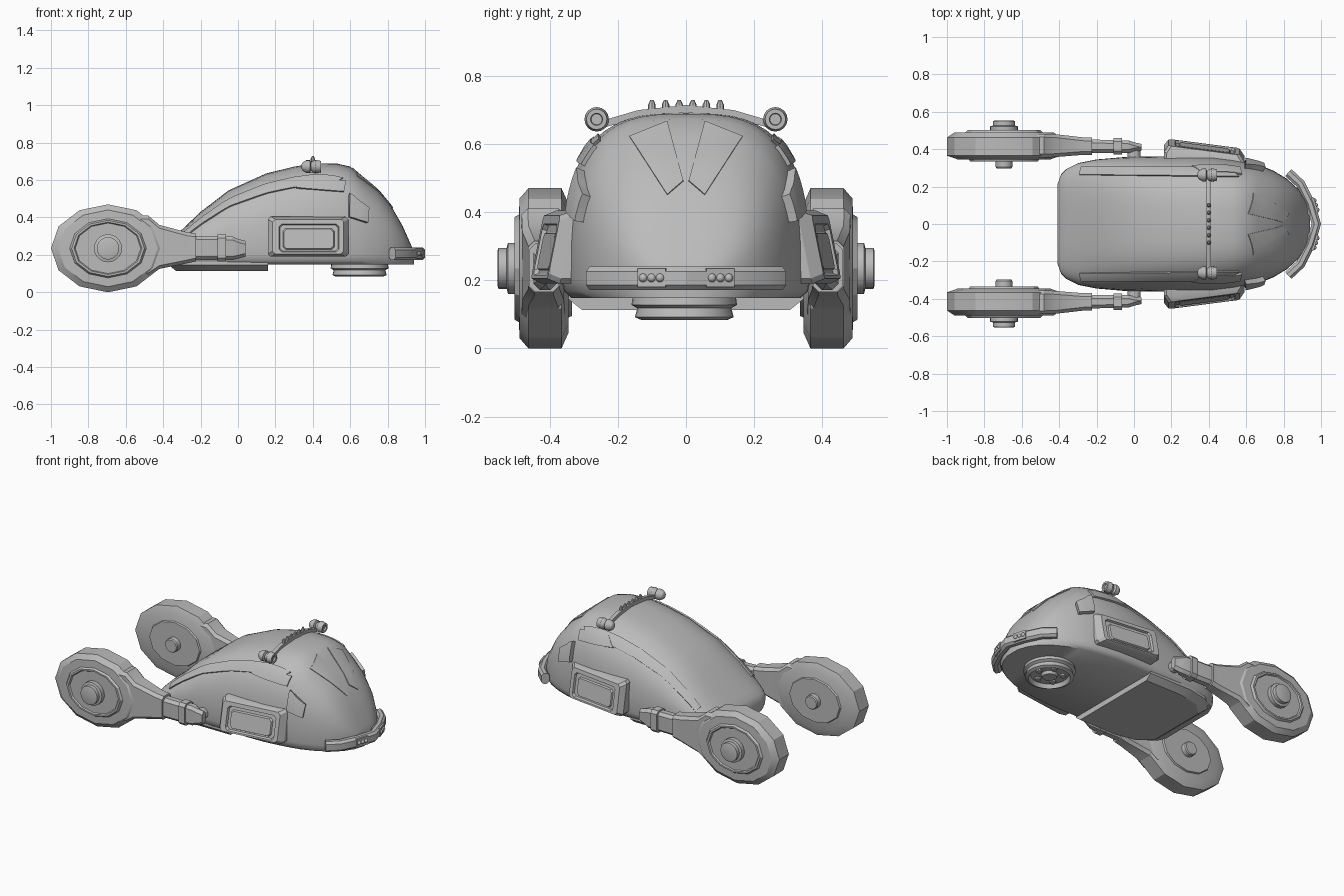
import bpy, bmesh, math
from mathutils import Vector, Matrix
from mathutils.bvhtree import BVHTree

cube = bpy.data.objects.get("Cube")
if cube:
    bpy.data.objects.remove(cube, do_unlink=True)

grey = bpy.data.materials.new("hull grey")
grey.use_nodes = True
grey.diffuse_color = (0.5, 0.5, 0.5, 1)
grey.node_tree.nodes["Principled BSDF"].inputs["Base Color"].default_value = (0.5, 0.5, 0.5, 1)


def finish(name, bm, angle=25):
    bmesh.ops.recalc_face_normals(bm, faces=bm.faces)
    me = bpy.data.meshes.new(name)
    bm.to_mesh(me)
    bm.free()
    me.materials.append(grey)
    ob = bpy.data.objects.new(name, me)
    bpy.context.collection.objects.link(ob)
    bpy.ops.object.select_all(action="DESELECT")
    ob.select_set(True)
    bpy.context.view_layer.objects.active = ob
    bpy.ops.object.shade_smooth_by_angle(angle=math.radians(angle))
    return ob


def skin(name, rings, angle=25):
    """Join equal-length rings of points and cap both ends."""
    bm = bmesh.new()
    loops = [[bm.verts.new(p) for p in ring] for ring in rings]
    n = len(loops[0])
    for a, b in zip(loops, loops[1:]):
        for i in range(n):
            j = (i + 1) % n
            bm.faces.new((a[i], a[j], b[j], b[i]))
    bm.faces.new(loops[0])
    bm.faces.new(loops[-1])
    return finish(name, bm, angle)


def lathe(name, profile, centre, axis, segs=24, stretch=1.0):
    """Profile of (radius, height) turned about an axis; stretch widens along x."""
    rings = []
    for r, h in profile:
        ring = []
        for i in range(segs):
            a = math.tau * i / segs
            c, s = r * math.cos(a) * stretch, r * math.sin(a)
            p = {"x": (h, c, s), "y": (c, h, s), "z": (c, s, h)}[axis]
            ring.append(Vector(centre) + Vector(p))
        rings.append(ring)
    return skin(name, rings)


def chamfered(a0, a1, b0, b1, k):
    """Rectangle with cut corners."""
    return [(a0 + k, b0), (a1 - k, b0), (a1, b0 + k), (a1, b1 - k),
            (a1 - k, b1), (a0 + k, b1), (a0, b1 - k), (a0, b0 + k)]


# Hull: stations of x, half width, roof height
BASE, ARC = 0.2, 28
stations = [(-.41, .21, .225), (-.39, .265, .255), (-.36, .295, .285), (-.30, .325, .335),
            (-.2, .345, .43), (-.05, .358, .545), (.15, .362, .635), (.3, .365, .672),
            (.42, .362, .69), (.53, .348, .688), (.6, .335, .672), (.66, .32, .62),
            (.745, .285, .55), (.82, .24, .46), (.88, .185, .355), (.92, .12, .265),
            (.94, .05, .22)]
rings = []
for x, w, top in stations:
    ring = []
    for i in range(ARC + 1):
        a = math.pi * i / ARC
        c, s = math.cos(a), max(0, math.sin(a))
        y = math.copysign(abs(c) ** (2 / 3), c) * w
        ring.append((x, y, BASE + (top - BASE) * s ** (2 / 3)))
    ring += [(x, -w * .98, .168), (x, -w * .92, .148), (x, w * .92, .148), (x, w * .98, .168)]
    rings.append(ring)
hull = skin("hull", rings, 48)
tree = BVHTree.FromPolygons([v.co.copy() for v in hull.data.vertices],
                            [tuple(p.vertices) for p in hull.data.polygons])


def plate(name, corners, axis, side=1, lift=0.008, nu=8, nv=4):
    """Four-cornered panel laid on the hull along an axis."""
    bm = bmesh.new()
    grid = []
    a, b, c, d = [Vector(q) for q in corners]
    for i in range(nu + 1):
        row = []
        for j in range(nv + 1):
            u, v = i / nu, j / nv
            q = a.lerp(b, u).lerp(d.lerp(c, u), v)
            if axis == "x":
                start, ray = (2, q.x * side, q.y), (-1, 0, 0)
            elif axis == "y":
                start, ray = (q.x, 2 * side, q.y), (0, -side, 0)
            else:
                start, ray = (q.x, q.y * side, 2), (0, 0, -1)
            hit, normal, _, _ = tree.ray_cast(Vector(start), Vector(ray))
            if normal.dot(Vector(ray)) > 0:
                normal = -normal
            row.append((bm.verts.new(hit + normal * lift), bm.verts.new(hit - normal * .01)))
        grid.append(row)
    for i in range(nu):
        for j in range(nv):
            cell = (grid[i][j], grid[i + 1][j], grid[i + 1][j + 1], grid[i][j + 1])
            for k in (0, 1):
                bm.faces.new([p[k] for p in cell])
    rim = ([grid[i][0] for i in range(nu)] + [grid[nu][j] for j in range(nv)]
           + [grid[i][nv] for i in range(nu, 0, -1)] + [grid[0][j] for j in range(nv, 0, -1)])
    for p, q in zip(rim, rim[1:] + rim[:1]):
        bm.faces.new((p[0], q[0], q[1], p[1]))
    return finish(name, bm, 35)


# Belly pan under the rear half
def pan(inset, z):
    half = [(.16, .345), (-.15, .345), (-.29, .315), (-.37, .24)]
    pts = half + [(x, -y) for x, y in reversed(half)]
    return [(x + (inset if x < 0 else 0), y - math.copysign(inset, y), z) for x, y in pts]


skin("belly_pan", [pan(0, .165), pan(0, .145), pan(.04, .113)])

# Swivel wheel below the nose
lathe("swivel_wheel", [(.15, .16), (.155, .128), (.138, .118), (.145, .092), (.125, .083),
                       (.112, .108), (.05, .108), (.042, .09), (.001, .09)], (.65, -.005, 0), "z", 32)
for i in range(5):
    a = math.tau * i / 5
    lathe("swivel_bolt", [(.018, .11), (.018, .096), (.001, .096)],
          (.65 + .08 * math.cos(a), -.005 + .08 * math.sin(a), 0), "z", 10)

for s, tag in ((1, "back"), (-1, "front")):
    # Rear wheel pod with raised disc and hub
    axle = (-.695, 0, .235)
    lathe("wheel_pod_" + tag, [(.19, s * .345), (.235, s * .365), (.235, s * .462), (.205, s * .488),
                               (.158, s * .49), (.15, s * .503), (.14, s * .503), (.135, s * .495),
                               (.001, s * .495)], axle, "y", 12, 1.298)
    lathe("inner_disc_" + tag, [(.15, s * .36), (.14, s * .335), (.001, s * .335)], axle, "y", 12, 1.3)
    lathe("hub_" + tag, [(.04, s * .298), (.045, s * .305), (.045, s * .4), (.075, s * .48),
                         (.075, s * .522), (.06, s * .526), (.06, s * .55), (.05, s * .553)], axle, "y", 20)

    # Neck and arm joining the pod to the hull
    for name, sections in (
            ("neck_", [(-.6, .355, .482, .06, .41), (-.48, .355, .482, .085, .41),
                       (-.42, .358, .48, .125, .36), (-.27, .37, .463, .155, .32),
                       (-.225, .37, .463, .165, .315)]),
            ("arm_", [(-.25, .38, .452, .172, .302), (-.03, .38, .447, .172, .298),
                      (.0, .388, .437, .18, .285), (.04, .392, .428, .19, .275)]),
            ("arm_collar_", [(-.11, .372, .46, .165, .308), (-.065, .372, .46, .165, .308)])):
        skin(name + tag, [[(x, s * y, z) for y, z in chamfered(y0, y1, z0, z1, .018)]
                          for x, y0, y1, z0, z1 in sections])
    lathe("arm_pin_" + tag, [(.035, s * .3), (.035, s * .41)], (0, 0, .235), "y", 12)

    # Side pod with framed, recessed panel
    frame = [(.16, .59, .19, .405, .30), (.16, .59, .19, .405, .385), (.185, .565, .205, .39, .422),
             (.22, .54, .215, .365, .422), (.225, .535, .22, .36, .408), (.24, .515, .228, .342, .408),
             (.245, .51, .233, .337, .418)]
    skin("side_pod_" + tag,
         [[(x, s * (y - .2 * (z - .25) - .13 * (x - .37)), z)
           for x, z in chamfered(x0, x1, z0, z1, .015)] for x0, x1, z0, z1, y in frame])

    # Panels laid on the hull
    plate("roof_rail_" + tag, [(-.29, .262), (.56, .25), (.5, .3), (-.28, .302)], "z", s, .009, 16, 3)
    plate("side_fin_" + tag, [(.31, .555), (.375, .612), (.575, .59), (.565, .535)], "y", s, .012)
    plate("side_lamp_" + tag, [(.592, .52), (.69, .445), (.685, .37), (.592, .40)], "y", s, .028)
    plate("windscreen_" + tag, [(.165, .62), (.055, .664), (.008, .49), (.055, .45)], "x", s, .005)

    # Roof lamp
    lathe("roof_lamp_" + tag, [(.012, -.06), (.022, -.055), (.034, -.035), (.034, -.015), (.02, -.01),
                               (.03, 0), (.036, .015), (.03, .045), (.018, .045), (.016, .035),
                               (.001, .035)], (.4, s * .262, .672), "x", 16)

    # Triple lamps in the bumper
    turn = Matrix.Rotation(s * math.atan2(.035, .11), 4, "Z")
    place = Matrix.Translation((.947, s * .093, .207)) @ turn
    bm = bmesh.new()
    bmesh.ops.create_cube(bm, size=1, matrix=place @ Matrix.Diagonal((.055, .085, .054, 1)))
    finish("lamp_housing_" + tag, bm)
    bm = bmesh.new()
    for k in (-1, 0, 1):
        bmesh.ops.create_uvsphere(bm, u_segments=12, v_segments=8, radius=.013,
                                  matrix=place @ Matrix.Translation((.025, k * .026, 0)))
    finish("bumper_lamps_" + tag, bm, 40)

# Roof light bar and its studs
bar = [(-.27, .655), (-.14, .693), (0, .708), (.14, .693), (.27, .655)]
skin("roof_bar", [[(x, y, h) for x, h in ((.388, z - .016), (.412, z - .016),
                                          (.412, z + .006), (.388, z + .006))] for y, z in bar])
for i in range(6):
    y = -.1 + .04 * i
    lathe("bar_stud", [(.011, .69), (.011, .715), (.005, .728)], (.4, y, 0), "z", 8)

# Wrap-around front bumper
half = [(.825, .275), (.89, .215), (.942, .11), (.975, 0)]
path = [Vector(p) for p in half] + [Vector((x, -y)) for x, y in reversed(half[:-1])]
rings = []
for i, p in enumerate(path):
    t = (path[min(i + 1, len(path) - 1)] - path[max(i - 1, 0)]).normalized()
    out = Vector((-t.y, t.x))
    rings.append([((p + out * d).x, (p + out * d).y, z)
                  for d, z in chamfered(-.025, .025, .172, .24, .014)])
skin("bumper", rings)
